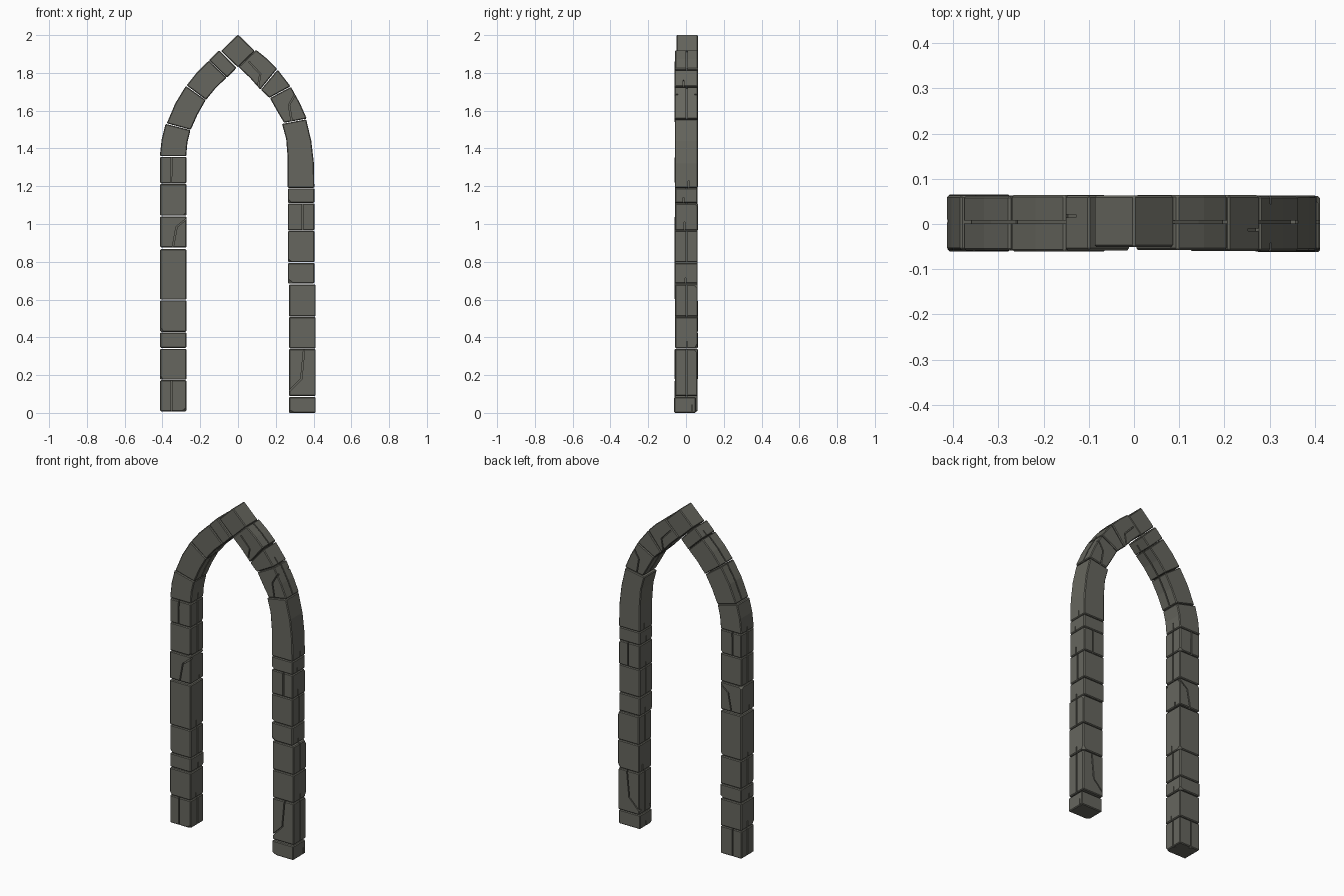
import bpy, bmesh, random
from mathutils import Vector

if "Cube" in bpy.data.objects:
    bpy.data.objects.remove(bpy.data.objects["Cube"])

random.seed(7)
GAP = 0.007

# Dark grey stone
stone_mat = bpy.data.materials.new("dark_stone")
stone_mat.diffuse_color = (0.133, 0.133, 0.112, 1)
stone_mat.use_nodes = True
stone_mat.node_tree.nodes["Principled BSDF"].inputs["Base Color"].default_value = stone_mat.diffuse_color


def prism(bm, outline, y0, y1):
    """Closed prism from an x-z outline, extruded along y."""
    a = [bm.verts.new((x, y0, z)) for x, z in outline]
    b = [bm.verts.new((x, y1, z)) for x, z in outline]
    n = len(a)
    bm.faces.new(a)
    bm.faces.new(b[::-1])
    for i in range(n):
        bm.faces.new((a[i], b[i], b[(i + 1) % n], a[(i + 1) % n]))


def ribbon(bm, pts, width, y0, y1, extend=0.015):
    """Thin strip following an x-z path, used to carve grooves."""
    p = [Vector(q) for q in pts]
    p[0] = p[0] + (p[0] - p[1]).normalized() * extend
    p[-1] = p[-1] + (p[-1] - p[-2]).normalized() * extend
    left, right = [], []
    for i in range(len(p)):
        d = (p[min(i + 1, len(p) - 1)] - p[max(i - 1, 0)]).normalized()
        nrm = Vector((-d.y, d.x)) * width / 2
        left.append(p[i] + nrm)
        right.append(p[i] - nrm)
    prism(bm, left + right[::-1], y0, y1)


def make_object(name, bm):
    bmesh.ops.recalc_face_normals(bm, faces=bm.faces)
    me = bpy.data.meshes.new(name)
    bm.to_mesh(me)
    bm.free()
    me.materials.append(stone_mat)
    ob = bpy.data.objects.new(name, me)
    bpy.context.collection.objects.link(ob)
    return ob


def stone(name, outer, inner, crack=None, seam=False, y=(-0.059, 0.063), nicks=True):
    y0, y1 = (v + random.uniform(-0.002, 0.002) for v in y)
    # bevelled block
    bm = bmesh.new()
    prism(bm, list(outer) + list(inner)[::-1], y0, y1)
    bmesh.ops.recalc_face_normals(bm, faces=bm.faces)
    edges = [e for e in bm.edges if e.calc_face_angle(0) > 0.6]
    bmesh.ops.bevel(bm, geom=edges, offset=0.0045, segments=1, affect='EDGES', profile=0.5)
    # one chipped corner on the straight stones
    if "pillar" in name:
        x, z = random.choice([outer[0], outer[-1], inner[0]])
        c = Vector((x, random.choice([y0, y1]), z))
        pts = (*outer, *inner)
        mid = Vector((sum(p[0] for p in pts), 0, sum(p[1] for p in pts))) / len(pts)
        n = Vector([(1 if v > 0 else -1) * random.uniform(0.4, 1) for v in c - mid]).normalized()
        r = bmesh.ops.bisect_plane(bm, geom=bm.verts[:] + bm.edges[:] + bm.faces[:],
                                   plane_co=c - n * 0.012, plane_no=n, clear_outer=True)
        cut = [e for e in r['geom_cut'] if isinstance(e, bmesh.types.BMEdge)]
        if cut:
            bmesh.ops.holes_fill(bm, edges=cut)
    ob = make_object(name, bm)

    # grooves: face cracks, side seams, small nicks
    cb = bmesh.new()
    if crack:
        ribbon(cb, crack, GAP, y0 - 0.02, y0 + 0.018)
        ribbon(cb, crack, GAP, y1 - 0.018, y1 + 0.02)
    for side in (outer, inner):
        if seam:
            ribbon(cb, side, 0.036, 0.001, 0.001 + GAP)
        elif nicks:
            a, b = Vector(side[0]), Vector(side[1])
            yn = random.uniform(-0.02, 0.03)
            ribbon(cb, [a, a + (b - a).normalized() * random.uniform(0.02, 0.04)],
                   0.02, yn, yn + 0.006, 0.005)
    if cb.verts:
        cutter = make_object("groove_cutter", cb)
        cutter.hide_render = True
        m = ob.modifiers.new("grooves", 'BOOLEAN')
        m.operation, m.solver, m.object = 'DIFFERENCE', 'EXACT', cutter
        m.use_self = True
        bpy.context.view_layer.objects.active = ob
        bpy.ops.object.modifier_apply(modifier=m.name)
        bpy.data.objects.remove(cutter)
    else:
        cb.free()
    return ob


def column(prefix, rows, cracks, seams, xs):
    for i, (z0, z1) in enumerate(rows):
        xo, xi = xs(z0)
        stone(f"{prefix}_{i + 1}", [(xo, z0), (xo, z1)], [(xi, z0), (xi, z1)],
              cracks.get(i), i in seams,
              (-0.064, 0.052) if (prefix, i) == ("right_pillar_stone", 0) else (-0.059, 0.063))


# Straight pillars
column("left_pillar_stone",
       [(0.008, 0.173), (0.176, 0.339), (0.344, 0.426), (0.429, 0.596), (0.599, 0.867),
        (0.876, 1.04), (1.044, 1.212), (1.215, 1.356)],
       {0: [(-0.352, 0.01), (-0.352, 0.172)],
        5: [(-0.275, 1.025), (-0.325, 0.985), (-0.345, 0.878)],
        7: [(-0.355, 1.216), (-0.352, 1.355)]},
       {0, 3, 6, 7}, lambda z: (-0.412, -0.273))
column("right_pillar_stone",
       [(0.0, 0.084), (0.09, 0.338), (0.342, 0.508), (0.511, 0.68), (0.686, 0.794),
        (0.798, 0.964), (0.966, 1.109), (1.111, 1.189)],
       {1: [(0.35, 0.336), (0.335, 0.18), (0.27, 0.115)],
        6: [(0.342, 0.968), (0.342, 1.107)]},
       {1, 3, 5}, lambda z: (0.411, 0.27) if z < 0.685 else (0.404, 0.264))

# Left curve
stone("left_arch_stone_1", [(-0.414, 1.359), (-0.404, 1.45), (-0.384, 1.53)],
      [(-0.274, 1.359), (-0.268, 1.43), (-0.252, 1.497)])
stone("left_arch_stone_2", [(-0.377, 1.533), (-0.332, 1.639), (-0.276, 1.731)],
      [(-0.25, 1.499), (-0.214, 1.58), (-0.171, 1.656)], seam=True)
stone("left_arch_stone_3", [(-0.272, 1.734), (-0.218, 1.802), (-0.154, 1.865)],
      [(-0.169, 1.657), (-0.118, 1.72), (-0.06, 1.775)], seam=True)
stone("left_arch_stone_4", [(-0.153, 1.867), (-0.1, 1.92)],
      [(-0.058, 1.775), (-0.008, 1.826)])

# Keystone
stone("keystone", [(-0.09, 1.916), (0, 2.003)], [(0, 1.829), (0.089, 1.916)],
      y=(-0.05, 0.062), nicks=False)

# Right curve
stone("right_arch_stone_4", [(0.207, 1.822), (0.155, 1.874), (0.096, 1.922)],
      [(0.118, 1.712), (0.064, 1.773), (0.002, 1.832)],
      [(0.068, 1.848), (0.118, 1.795), (0.106, 1.725)], seam=True)
stone("right_arch_stone_3", [(0.278, 1.729), (0.21, 1.817)],
      [(0.166, 1.668), (0.121, 1.711)])
stone("right_arch_stone_2", [(0.364, 1.558), (0.328, 1.639), (0.28, 1.726)],
      [(0.244, 1.536), (0.213, 1.588), (0.169, 1.666)],
      [(0.305, 1.69), (0.27, 1.63), (0.285, 1.54)], seam=True)
stone("right_arch_stone_1", [(0.404, 1.191), (0.402, 1.32), (0.388, 1.44), (0.361, 1.554)],
      [(0.263, 1.191), (0.263, 1.35), (0.255, 1.45), (0.233, 1.53)])
